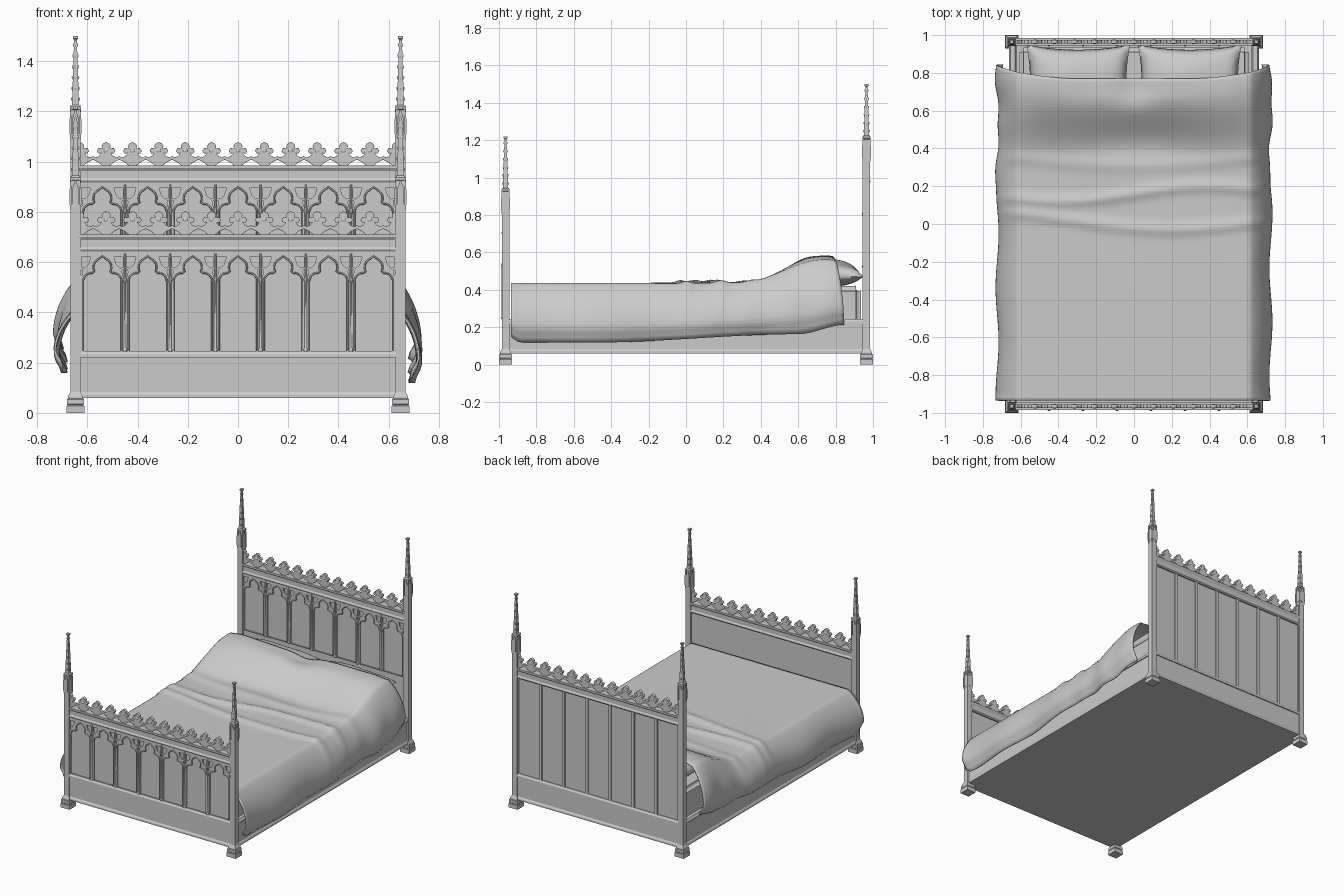
import bpy, bmesh
from math import pi, sin, cos, exp, sqrt, radians

if "Cube" in bpy.data.objects:
    bpy.data.objects.remove(bpy.data.objects["Cube"])

def finish(name, bm, smooth=None):
    bmesh.ops.recalc_face_normals(bm, faces=bm.faces)
    me = bpy.data.meshes.new(name)
    bm.to_mesh(me)
    bm.free()
    ob = bpy.data.objects.new(name, me)
    bpy.context.collection.objects.link(ob)
    if smooth:
        activate(ob)
        bpy.ops.object.shade_smooth_by_angle(angle=radians(smooth))
    return ob

def activate(ob):
    bpy.ops.object.select_all(action='DESELECT')
    ob.select_set(True)
    bpy.context.view_layer.objects.active = ob

def prism(bm, loop_a, loop_b):
    a = [bm.verts.new(p) for p in loop_a]
    b = [bm.verts.new(p) for p in loop_b]
    bm.faces.new(a)
    bm.faces.new(b[::-1])
    for i in range(len(a)):
        j = (i + 1) % len(a)
        bm.faces.new((a[i], b[i], b[j], a[j]))

def box(bm, x0, x1, y0, y1, z0, z1):
    prism(bm, [(x0, y0, z0), (x1, y0, z0), (x1, y1, z0), (x0, y1, z0)],
          [(x0, y0, z1), (x1, y0, z1), (x1, y1, z1), (x0, y1, z1)])

def stack(bm, cx, cy, prof, n=4):
    """Square or round stack of (half width, z) rings."""
    k = sqrt(2) if n == 4 else 1
    rings = [[bm.verts.new((cx + r * k * cos(2 * pi * (i + .5) / n), cy + r * k * sin(2 * pi * (i + .5) / n), z))
              for i in range(n)] for r, z in prof]
    for lo, hi in zip(rings, rings[1:]):
        for i in range(n):
            j = (i + 1) % n
            bm.faces.new((lo[i], lo[j], hi[j], hi[i]))
    bm.faces.new(rings[0])
    bm.faces.new(rings[-1])

def curve(name, loops, y, extrude=0, bevel=0, filled=True):
    """Curve drawn in the xz plane at depth y, turned into a mesh."""
    cu = bpy.data.curves.new(name, 'CURVE')
    cu.dimensions = '2D' if filled else '3D'
    cu.fill_mode = 'BOTH' if filled else 'FULL'
    cu.extrude, cu.bevel_depth, cu.bevel_resolution = extrude, bevel, 1
    for pts in loops:
        sp = cu.splines.new('POLY')
        sp.points.add(len(pts) - 1)
        for p, (a, b) in zip(sp.points, pts):
            p.co = (a, b, 0, 1)
        sp.use_cyclic_u = filled
    ob = bpy.data.objects.new(name, cu)
    ob.location.y, ob.rotation_euler.x = y, pi / 2
    bpy.context.collection.objects.link(ob)
    activate(ob)
    bpy.ops.object.convert(target='MESH')
    return ob

PX, PY, BAY = 0.647, 0.965, 0.18

# corner posts with gabled stage, crocketed spire and finial
def post(name, cx, cy, z):
    bm = bmesh.new()
    stack(bm, cx, cy, [(.035, 0), (.035, .028), (.031, .032), (.034, .036), (.034, .054), (.029, .058), (.029, .066),
                       (.02, .084), (.02, z), (.016, z + .01), (.016, z + .105), (.021, z + .108), (.021, z + .118),
                       (.014, z + .125), (.0055, z + .385), (.01, z + .39), (.01, z + .4)])
    for c, s in ((1, 0), (0, 1), (-1, 0), (0, -1)):
        gable = [(-.012, z), (.012, z), (.012, z + .075), (0, z + .11), (-.012, z + .075)]
        prism(bm, *[[(cx + c * d - s * u, cy + s * d + c * u, h) for u, h in gable] for d in (.014, .022)])
        px, py = cx + .018 * (c - s), cy + .018 * (c + s)
        stack(bm, px, py, [(.003, z - .015), (.005, z + .01), (.005, z + .07), (.001, z + .125)])
        # crockets
        for k in range(6):
            h = z + .15 + k * .043
            d = .014 - .0085 * (h - z - .125) / .26
            stack(bm, cx + c * (d + .001), cy + s * (d + .001), [(.001, h - .009), (.004, h), (.003, h + .005)])
    finish(name, bm)

for sx, side in ((-1, 'left'), (1, 'right')):
    post('foot_post_' + side, sx * PX, -PY, .82)
    post('head_post_' + side, sx * PX, PY, 1.10)

# half outlines of the trefoil opening and the crest flower
arc = lambda cx, cz, r, a, b, n: [(cx + r * cos(radians(a + (b - a) * i / n)), cz + r * sin(radians(a + (b - a) * i / n)))
                                  for i in range(n + 1)]
TREFOIL = [(.076, .002)] + arc(.044, .28, .032, 0, 95, 7) + arc(0, .335, .036, -28, 62, 7)
EYE = [(.046, .376), (.083, .376), (.083, .336), (.071, .332), (.056, .345)]
DROP = [(.078, .316), (.0835, .296), (.0855, .322), (.08, .326)]
CREST = [(.012, -.002), (.03, .013), (.0525, .024), (.0525, .036), (.042, .031), (.028, .036), (.017, .05), (.03, .049),
         (.036, .058), (.03, .068), (.014, .067), (.017, .078), (.012, .086)]
RAIL = [(-.017, 0), (-.02, .008), (-.013, .02), (-.013, .048), (-.021, .06), (-.021, .07),
        (.021, .07), (.021, .06), (.013, .048), (.013, .02), (.02, .008), (.017, 0)]
MOULD = [(-.02, 0), (-.02, .012), (-.012, .025), (.012, .025), (.02, .012), (.02, 0)]

def board(tag, y, z, panelled_back):
    top = z + .395
    # panel core, rails and mouldings
    bm = bmesh.new()
    box(bm, -.635, .635, y - .006, y + .006, .07, top + .02)
    box(bm, -.635, .635, y - .013, y + .013, .07, .23)
    for prof, h in ((RAIL, top), (MOULD, .06), (MOULD, .22)):
        prism(bm, *[[(x, y + d, h + e) for d, e in prof] for x in (-.635, .635)])
    if panelled_back:
        for i in range(8):
            x = (i - 3.5) * BAY
            box(bm, x - .011, x + .011, y + .004, y + .014, .235, top + .005)
    finish(tag + '_panel', bm)
    # arcade tracery plate and its mouldings
    w = 3.5 * BAY
    loops, beads = [[(-w, z), (w, z), (w, top), (-w, top)]], []
    for i in range(-3, 4):
        x = i * BAY
        half = [(x + a, z + b) for a, b in TREFOIL]
        line = half + [(x, z + .379)] + [(x - a, z + b) for a, b in TREFOIL[::-1]]
        loops.append(line)
        beads.append(line)
        for s in (-1, 1):
            loops += [[(x + s * a, z + b) for a, b in e] for e in (EYE, DROP)]
    curve(tag + '_tracery', loops, y - .0105, .0055)
    curve(tag + '_arch_moulding', beads, y - .016, 0, .0035, False)
    # slender shafts on the mullions
    bm = bmesh.new()
    for i in range(-3, 3):
        stack(bm, (i + .5) * BAY, y - .016, [(.009, z), (.009, z + .008), (.005, z + .014), (.005, z + .27),
                                             (.009, z + .282), (.009, z + .288), (.004, z + .3), (.004, z + .39)], 8)
    finish(tag + '_shafts', bm, 40)
    # cresting
    loops, h = [], top + .07
    for i in range(-6, 7):
        x = i * .105
        right = [(x + a, h + b) for a, b in CREST]
        left = [(x - a, h + b) for a, b in CREST[::-1]]
        tip, foot = [(x, h + .093)], [(x, h - .002)]
        loops.append(foot + (right if i < 6 else []) + tip + (left if i > -6 else []))
    curve(tag + '_cresting', loops, y, .009, .001)
    bm = bmesh.new()
    for i in range(-5, 6):
        stack(bm, i * .105, y, [(.004, h + .04), (.014, h + .056), (.014, h + .062), (.004, h + .078)], 8)
    finish(tag + '_crest_buds', bm, 40)

board('footboard', -PY, .245, False)
board('headboard', PY, .52, True)

# side rails and closed underside
bm = bmesh.new()
box(bm, -.64, .64, -.96, .96, .06, .12)
for s in (-1, 1):
    x = s * .643
    box(bm, x - .013, x + .013, -.95, .95, .065, .235)
    for h in (.06, .22):
        prism(bm, *[[(x + d, y, h + e) for d, e in MOULD] for y in (-.95, .95)])
finish('side_rails_and_base', bm)

# mattress
bm = bmesh.new()
box(bm, -.61, .61, -.925, .935, .11, .42)
bmesh.ops.bevel(bm, geom=bm.edges[:], offset=.025, segments=3, affect='EDGES')
finish('mattress', bm, 50)

def sheet(name, nu, nv, fn):
    bm = bmesh.new()
    g = [[bm.verts.new(fn(2 * i / nu - 1, 2 * j / nv - 1)) for i in range(nu + 1)] for j in range(nv + 1)]
    for j in range(nv):
        for i in range(nu):
            bm.faces.new((g[j][i], g[j][i + 1], g[j + 1][i + 1], g[j + 1][i]))
    return bm

# pillows
def pillow(name, cx):
    bm = bmesh.new()
    for s in (-1, 1):
        def fn(u, v):
            h = .092 * (max(0, (1 - u * u) * (1 - v * v))) ** .42
            return (cx + .275 * u * (1 - .07 * (1 - v * v)), .765 + .185 * v * (1 - .15 * (1 - u * u)),
                    .468 + s * h * (1 if s > 0 else .5) + .006 * sin(5 * u + cx * 9) * (1 - v * v))
        part = sheet(name, 24, 20, fn)
        me = bpy.data.meshes.new('tmp')
        part.to_mesh(me)
        part.free()
        bm.from_mesh(me)
        bpy.data.meshes.remove(me)
    bmesh.ops.remove_doubles(bm, verts=bm.verts, dist=.0005)
    finish(name, bm, 80)

pillow('pillow_left', -.295)
pillow('pillow_right', .295)

# blanket draped over the mattress, rising over the pillows
def step(a, b, t):
    t = min(1, max(0, (t - a) / (b - a)))
    return t * t * (3 - 2 * t)

def bump(t, c, w):
    return exp(-((t - c) / w) ** 2)

def blanket(u, v):
    s, a = (1 if u > 0 else -1), abs(u)
    y = -.935 + (v + 1) / 2 * (1.705 + .075 * step(.3, 1, a))
    x = s * min(a / .62, 1) * .61
    mid = bump(x, 0, .42)
    z = .437 + .142 * (step(.3, .74, y) * (1 - mid) + step(.38, .68, y) * mid) - .018 * step(.76, .86, y)
    z -= .022 * bump(x, 0, .09) * step(.58, .72, y)
    z += .014 * bump(y - .04 * sin(4 * x), .16, .03) + .013 * bump(y + .05 * sin(3 * x + 1), .02, .03)
    z += .009 * bump(y - .1 * x * x, .31, .035) + .004 * sin(9 * x + 7 * y) * step(-.4, .3, y)
    z -= .012 * step(.5, .61, abs(x)) * step(.4, .7, y)
    if a > .62:
        t = (a - .62) / .38
        hem = .118 + .045 * step(-.5, .6, y) + .05 * step(.6, .85, y) + .03 * bump(y, -.94, .03) + (.04 if s < 0 else 0)
        out = .115 * sin(min(1, t * 1.25) * pi / 2) - .03 * step(.8, 1, t)
        x += s * (out + .01 * t * sin(11 * y + s) + .006 * t * sin(27 * y) * step(0, .5, y))
        z += (hem - z) * t ** 1.25
    return (x, y, z)

cloth = finish('blanket', sheet('blanket', 80, 96, blanket), 80)
mod = cloth.modifiers.new('thickness', 'SOLIDIFY')
mod.thickness = .008
